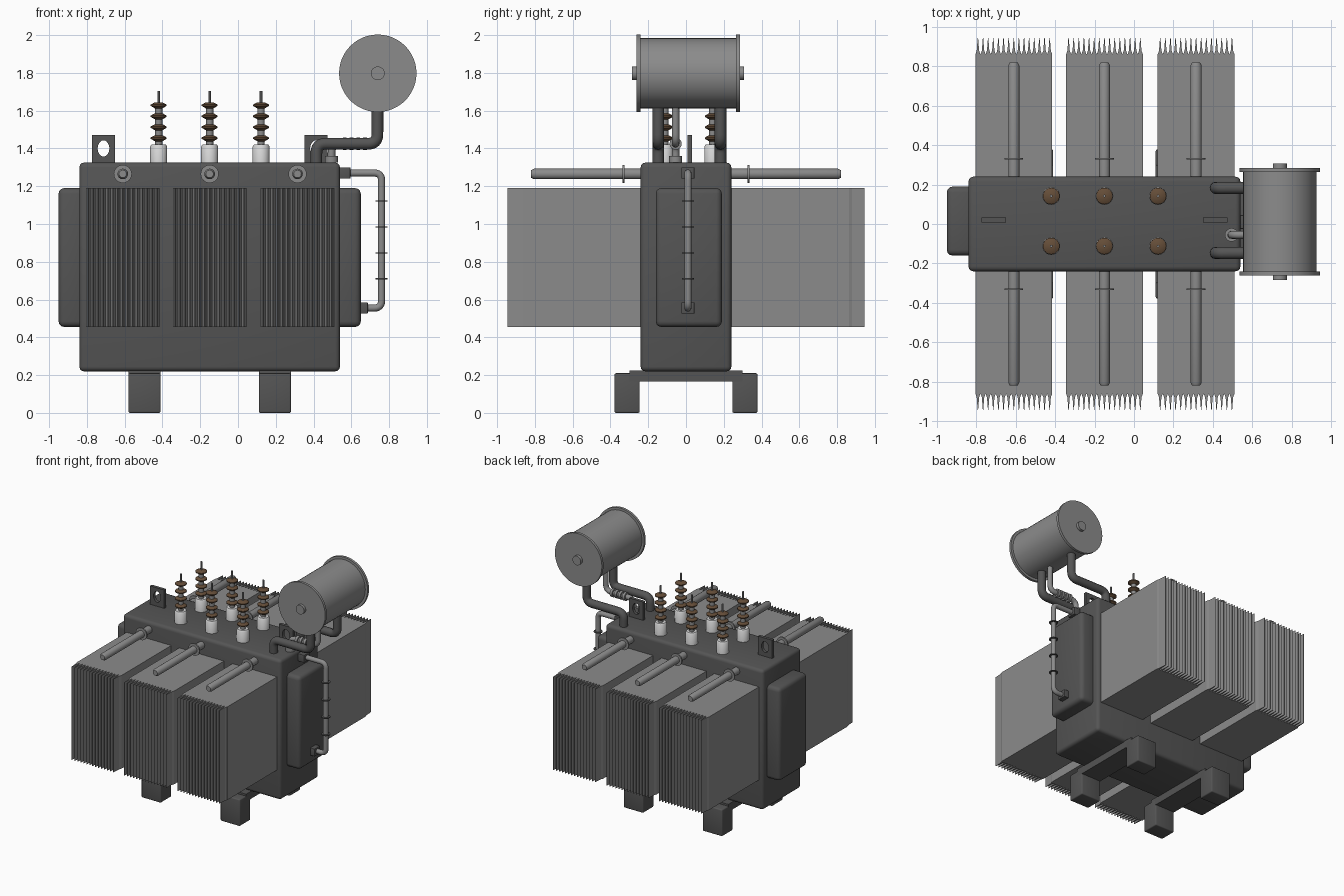
import bpy, bmesh, math
from mathutils import Vector, Matrix

if "Cube" in bpy.data.objects:
    bpy.data.objects.remove(bpy.data.objects["Cube"])


def material(name, r, g, b):
    m = bpy.data.materials.new(name)
    m.use_nodes = True
    m.diffuse_color = (r, g, b, 1)
    m.node_tree.nodes["Principled BSDF"].inputs["Base Color"].default_value = (r, g, b, 1)
    return m


DARK = material("dark grey paint", 0.09, 0.09, 0.09)
GREY = material("mid grey steel", 0.26, 0.26, 0.26)
WHITE = material("pale porcelain", 0.68, 0.68, 0.68)
BROWN = material("brown glaze", 0.13, 0.075, 0.04)


def add(name, mesh, mat, smooth=False):
    ob = bpy.data.objects.new(name, mesh)
    bpy.context.collection.objects.link(ob)
    mesh.materials.clear()
    mesh.materials.append(mat)
    if smooth:
        bpy.ops.object.select_all(action="DESELECT")
        ob.select_set(True)
        bpy.context.view_layer.objects.active = ob
        bpy.ops.object.shade_smooth_by_angle(angle=math.radians(35))
    return ob


def finish(name, bm, mat, smooth=False):
    bmesh.ops.recalc_face_normals(bm, faces=bm.faces)
    mesh = bpy.data.meshes.new(name)
    bm.to_mesh(mesh)
    bm.free()
    return add(name, mesh, mat, smooth)


def box(name, mat, x, y, z, bevel=0):
    """Box from (min, max) ranges, with optional rounded edges."""
    bm = bmesh.new()
    bmesh.ops.create_cube(bm, size=1)
    for v in bm.verts:
        v.co = [lo + (c + 0.5) * (hi - lo) for c, (lo, hi) in zip(v.co, (x, y, z))]
    if bevel:
        bmesh.ops.bevel(bm, geom=bm.edges[:], offset=bevel, segments=3,
                        profile=0.5, affect="EDGES")
    return finish(name, bm, mat, bool(bevel))


def lathe(name, mat, profile, place, axis="Z", sides=24):
    """Spin (radius, height) points round an axis through place."""
    bm = bmesh.new()
    vs = [bm.verts.new((r, 0, h)) for r, h in profile]
    es = [bm.edges.new(p) for p in zip(vs, vs[1:])]
    bmesh.ops.spin(bm, geom=vs + es, cent=(0, 0, 0), axis=(0, 0, 1),
                   angle=2 * math.pi, steps=sides)
    bmesh.ops.remove_doubles(bm, verts=bm.verts, dist=0.0001)
    turn = {"Z": Matrix(), "X": Matrix.Rotation(math.pi / 2, 4, "Y"),
            "Y": Matrix.Rotation(-math.pi / 2, 4, "X")}[axis]
    bm.transform(Matrix.Translation(place) @ turn)
    return finish(name, bm, mat, True)


def rod(name, mat, r, lo, hi, place, axis="Z", sides=24):
    return lathe(name, mat, [(0, lo), (r, lo), (r, hi), (0, hi)], place, axis, sides)


def curve_mesh(name, cu, mat):
    tmp = bpy.data.objects.new(name, cu)
    mesh = bpy.data.meshes.new_from_object(tmp)
    bpy.data.objects.remove(tmp)
    return add(name, mesh, mat, True)


def spline(cu, pts, cyclic=False):
    s = cu.splines.new("POLY")
    s.points.add(len(pts) - 1)
    for p, q in zip(s.points, pts):
        p.co = (*q, 1)
    s.use_cyclic_u = cyclic


def pipe(name, mat, r, y, corners, fillet=0.05):
    """Round pipe in an x-z plane with filleted corners."""
    c = [Vector((x, y, z)) for x, z in corners]
    pts = [c[0]]
    for a, b, d in zip(c, c[1:], c[2:]):
        p, q = b + (a - b).normalized() * fillet, b + (d - b).normalized() * fillet
        for i in range(7):
            t = i / 6
            pts.append(p * (1 - t) ** 2 + b * 2 * t * (1 - t) + q * t ** 2)
    pts.append(c[-1])
    cu = bpy.data.curves.new(name, "CURVE")
    cu.dimensions = "3D"
    cu.bevel_depth, cu.bevel_resolution, cu.use_fill_caps = r, 4, True
    spline(cu, pts)
    return curve_mesh(name, cu, mat)


# Tank and its end boxes
box("tank", DARK, (-0.84, 0.54), (-0.24, 0.24), (0.22, 1.325), 0.025)
box("right_end_box", DARK, (-0.95, -0.8), (-0.16, 0.19), (0.455, 1.19), 0.03)
box("left_end_box", DARK, (0.5, 0.65), (-0.16, 0.19), (0.455, 1.19), 0.03)

# Feet with cross bars
for n, x in (("right", -0.495), ("left", 0.195)):
    span = (x - 0.085, x + 0.085)
    box(n + "_foot_bar", DARK, span, (-0.3, 0.3), (0.165, 0.225))
    for s, end in ((-1, "front"), (1, "back")):
        box(f"{end}_{n}_foot", DARK, span, sorted((s * 0.245, s * 0.378)), (0, 0.21), 0.008)

# Radiator banks: solid core, tapered fins, header pipe with flange
FINS, WIDTH, Z0, Z1 = 15, 0.39, 0.455, 1.19
for s, end in ((-1, "front"), (1, "back")):
    for i, x in enumerate((-0.61, -0.15, 0.315)):
        tag = f"{end}_{i + 1}"
        box("radiator_core_" + tag, GREY, (x - WIDTH / 2, x + WIDTH / 2),
            sorted((s * 0.23, s * 0.862)), (Z0, Z1))
        bm = bmesh.new()
        pitch = WIDTH / FINS
        for k in range(FINS):
            cx = x - WIDTH / 2 + (k + 0.5) * pitch
            half = [(pitch / 2, 0.86), (0.006, 0.88), (0.001, 0.945)]
            out = [(cx - w, y) for w, y in half] + [(cx + w, y) for w, y in half[::-1]]
            f = bm.faces.new([bm.verts.new((a, s * y, Z0)) for a, y in out])
            ext = bmesh.ops.extrude_face_region(bm, geom=[f], use_keep_orig=True)
            top = [v for v in ext["geom"] if isinstance(v, bmesh.types.BMVert)]
            bmesh.ops.translate(bm, verts=top, vec=(0, 0, Z1 - Z0))
        finish("radiator_fins_" + tag, bm, GREY)
        ends = [(0, 0.22), (0.028, 0.22), (0.028, 0.805), (0.02, 0.82), (0, 0.82)]
        lathe("header_pipe_" + tag, GREY, [(r, s * h) for r, h in ends], (x, 0, 1.265), "Y")
        rod("header_flange_" + tag, GREY, 0.048, s * 0.326, s * 0.336, (x, 0, 1.265), "Y")

# Bushings: base, core, sheds and terminal pin
for j, y in enumerate((-0.112, 0.142)):
    for i, x in enumerate((-0.42, -0.15, 0.122)):
        tag = f"{'front' if j == 0 else 'back'}_{i + 1}"
        at = (x, y, 0)
        lathe("bushing_base_" + tag, WHITE,
              [(0, 1.31), (0.045, 1.31), (0.045, 1.41), (0.038, 1.42), (0, 1.42)], at)
        rod("bushing_core_" + tag, GREY, 0.019, 1.41, 1.63, at, sides=16)
        rod("bushing_pin_" + tag, GREY, 0.007, 1.62, 1.705, at, sides=10)
        for k in range(4):
            z = 1.453 + k * 0.058
            lathe(f"bushing_shed_{tag}_{k + 1}", BROWN,
                  [(0.018, z - 0.016), (0.042, z - 0.002), (0.042, z + 0.005),
                   (0.022, z + 0.016), (0, z + 0.016)], at)

# Lifting lugs with oval eye
for n, x in (("right", -0.712), ("left", 0.413)):
    cu = bpy.data.curves.new(n, "CURVE")
    cu.dimensions, cu.fill_mode, cu.extrude = "2D", "BOTH", 0.012
    spline(cu, [(-0.062, -0.09, 0), (0.062, -0.09, 0), (0.062, 0.07, 0), (-0.062, 0.07, 0)], True)
    ring = [2 * math.pi * k / 24 for k in range(24)]
    spline(cu, [(0.031 * math.cos(a), 0.043 * math.sin(a), 0) for a in ring], True)
    lug = curve_mesh(n + "_lifting_lug", cu, DARK)
    lug.data.transform(Matrix.Translation((x, 0.02, 1.4)) @ Matrix.Rotation(math.pi / 2, 4, "X"))

# Oil conservator drum with end flanges and hubs
lathe("conservator", GREY,
      [(0, -0.285), (0.036, -0.285), (0.036, -0.262), (0.205, -0.262), (0.205, -0.242),
       (0.186, -0.242), (0.186, 0.265), (0.205, 0.265), (0.205, 0.285), (0.036, 0.285),
       (0.036, 0.307), (0, 0.307)], (0.74, 0, 1.798), "Y", 48)

# Support pipes and ribbed relay pipe under the drum
for n, y in (("front", -0.147), ("back", 0.183)):
    pipe(n + "_support_pipe", DARK, 0.031, y,
         [(0.415, 1.3), (0.415, 1.425), (0.738, 1.425), (0.738, 1.65)])
pipe("relay_pipe", GREY, 0.02, -0.055, [(0.495, 1.3), (0.495, 1.425), (0.738, 1.425), (0.738, 1.65)])
rod("relay_pipe_flange", GREY, 0.034, 1.325, 1.36, (0.495, -0.055, 0))
for k in range(4):
    rod(f"relay_ring_{k + 1}", GREY, 0.032, -0.01, 0.01,
        (0.565 + k * 0.036, -0.055, 1.425), "X")

# Level gauge pipe on the left end
pipe("gauge_pipe", GREY, 0.019, 0.01, [(0.53, 1.27), (0.76, 1.27), (0.76, 0.555), (0.64, 0.555)], 0.04)
box("gauge_upper_flange", DARK, (0.53, 0.595), (-0.025, 0.045), (1.24, 1.3), 0.004)
box("gauge_lower_flange", DARK, (0.64, 0.687), (-0.025, 0.045), (0.525, 0.585), 0.004)
for k in range(4):
    rod(f"gauge_ring_{k + 1}", DARK, 0.032, -0.003, 0.003, (0.76, 0.01, 0.71 + k * 0.137))
